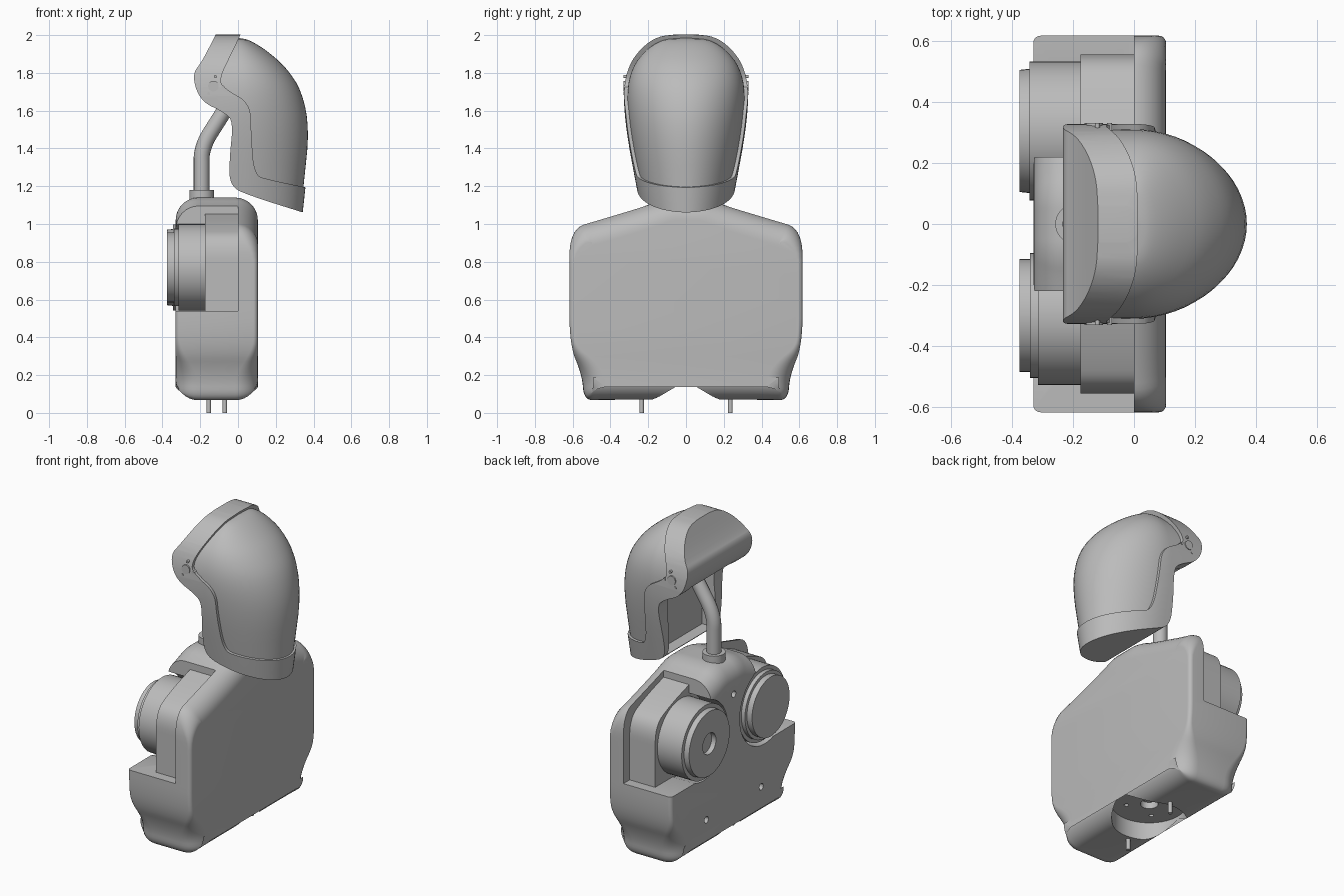
import bpy, bmesh, math
from mathutils import Vector, Matrix

if "Cube" in bpy.data.objects:
    bpy.data.objects.remove(bpy.data.objects["Cube"])

grey = bpy.data.materials.new("plain_grey")
grey.use_nodes = True
grey.diffuse_color = (0.5, 0.5, 0.5, 1)
grey.node_tree.nodes["Principled BSDF"].inputs["Base Color"].default_value = (0.5, 0.5, 0.5, 1)


def smooth_line(pts, rounds=3):
    """Corner cutting on an open line of points of any dimension."""
    pts = [Vector(p) for p in pts]
    for _ in range(rounds):
        out = [pts[0]]
        for a, b in zip(pts, pts[1:]):
            out += [a.lerp(b, 0.25), a.lerp(b, 0.75)]
        pts = out + [pts[-1]]
    return pts


def finish(name, bm):
    bmesh.ops.remove_doubles(bm, verts=bm.verts, dist=0.0002)
    bmesh.ops.recalc_face_normals(bm, faces=bm.faces)
    mesh = bpy.data.meshes.new(name)
    bm.to_mesh(mesh)
    bm.free()
    mesh.materials.append(grey)
    ob = bpy.data.objects.new(name, mesh)
    bpy.context.collection.objects.link(ob)
    return ob


def loft(name, rings):
    bm = bmesh.new()
    rows = [[bm.verts.new(p) for p in ring] for ring in rings]
    n = len(rows[0])
    for a, b in zip(rows, rows[1:]):
        for i in range(n):
            j = (i + 1) % n
            bm.faces.new((a[i], a[j], b[j], b[i]))
    bm.faces.new(rows[0])
    bm.faces.new(rows[-1])
    return finish(name, bm)


def prism(name, pts, axis, lo, hi):
    """Extrude a (y,z) outline along x, or an (x,z) outline along y."""
    place = (lambda p, d: (d, p[0], p[1])) if axis == "x" else (lambda p, d: (p[0], d, p[1]))
    return loft(name, [[place(p, d) for p in pts] for d in (lo, hi)])


def cylinder(name, centre, r, lo, hi, axis="x", r2=None):
    """Cylinder along an axis; centre holds the other two coordinates."""
    bm = bmesh.new()
    bmesh.ops.create_cone(bm, cap_ends=True, segments=48, radius1=r,
                          radius2=r if r2 is None else r2, depth=hi - lo)
    mid = (lo + hi) / 2
    u, v = centre
    if axis == "x":
        m = Matrix.Translation((mid, u, v)) @ Matrix.Rotation(math.pi / 2, 4, "Y")
    elif axis == "y":
        m = Matrix.Translation((u, mid, v)) @ Matrix.Rotation(math.pi / 2, 4, "X")
    else:
        m = Matrix.Translation((u, v, mid))
    bm.transform(m)
    return finish(name, bm)


def boolean(ob, tool, op="DIFFERENCE"):
    mod = ob.modifiers.new("cut", "BOOLEAN")
    mod.operation, mod.object, mod.solver = op, tool, "EXACT"
    bpy.context.view_layer.objects.active = ob
    bpy.ops.object.modifier_apply(modifier=mod.name)
    bpy.data.objects.remove(tool)


# Torso: silhouette with a fillet that is wide above and below, narrow at the sides
half = smooth_line([(0, .07), (.44, .07), (.54, .065), (.55, .2), (.617, .36), (.617, .68),
                    (.617, .975), (.45, 1.025), (.2, 1.10), (.1, 1.14), (0, 1.14)])
outline = half + [Vector((-p.x, p.y)) for p in reversed(half[1:-1])]
count = len(outline)
normals, weights = [], []
for i, p in enumerate(outline):
    t = (outline[(i + 1) % count] - outline[i - 1]).normalized()
    normals.append(Vector((-t.y, t.x)))
    f = min(1, max(0, (abs(p.y - 0.59) - 0.2) / 0.24))
    weights.append(0.12 * (0.2 + 0.8 * f * f * (3 - 2 * f)))


def torso_ring(x, side, angle):
    ring = []
    for p, n, w in zip(outline, normals, weights):
        q = p + n * w * (1 - math.sin(angle))
        ring.append((x - side * w * (1 - math.cos(angle)), q.x, q.y))
    return ring


steps = [math.pi / 2 * k / 8 for k in range(9)]
torso = loft("torso", [torso_ring(-.33, -1, a) for a in steps]
             + [torso_ring(.105, 1, a) for a in reversed(steps)])

# Shoulder openings, motor pockets and shoulder cores
for s in (1, -1):
    opening = [(s * y, z) for y, z in ((.22, .54), (.8, .54), (.8, 1.3), (.22, 1.3))]
    boolean(torso, prism("opening", opening, "x", -.6, 0))
    boolean(torso, cylinder("pocket", (s * .303, .77), .245, -.6, -.175))
    core = smooth_line([(.555, .7), (.555, .92), (.42, .99), (.2, 1.06), (.1, 1.08)])
    core = [(.1, .53), (.555, .53)] + list(core)
    prism("shoulder_core", [(s * p[0], p[1]) for p in core], "x", -.176, .02)

# Round recess under the torso, with small sockets, and screw holes in the back
boolean(torso, cylinder("recess", (-.1125, 0), .2125, -.1, .18, "z"))
boolean(torso, cylinder("socket", (-.1125, 0), .05, .1, .22, "z"))
for k in range(4):
    a = math.pi / 4 + k * math.pi / 2
    spot = (-.1125 + .13 * math.cos(a), .13 * math.sin(a))
    boolean(torso, cylinder("socket", spot, .013, .1, .21, "z"))
for spot in ((.27, .27), (-.27, .27), (0, .95)):
    boolean(torso, cylinder("screw_hole", spot, .02, -.5, -.29))

# Shoulder motors
cylinder("left_motor", (.305, .77), .228, -.343, -.17)
hub = cylinder("left_motor_hub", (.305, .77), .2, -.375, -.33, r2=.205)
boolean(hub, cylinder("bore", (.305, .77), .065, -.5, -.345))
cylinder("right_motor", (-.3, .77), .228, -.315, -.17)
cylinder("right_motor_step", (-.3, .77), .205, -.34, -.31)
cylinder("right_motor_hub", (-.3, .77), .185, -.375, -.33)

# Locating pins
for x, y in ((-.07, .235), (-.155, -.235)):
    cylinder("pin", (x, y), .012, 0, .1, "z")

# Neck collar and bent tube
cylinder("neck_collar", (-.193, 0), .065, 1.04, 1.18, "z")
path = smooth_line([(-.193, 0, 1.1), (-.193, 0, 1.27), (-.193, 0, 1.41), (-.09, 0, 1.57), (-.03, 0, 1.67)])
curve = bpy.data.curves.new("neck_tube", "CURVE")
curve.dimensions = "3D"
curve.bevel_depth, curve.bevel_resolution, curve.use_fill_caps = .042, 6, True
spline = curve.splines.new("POLY")
spline.points.add(len(path) - 1)
for point, p in zip(spline.points, path):
    point.co = (*p, 1)
curve.materials.append(grey)
neck = bpy.data.objects.new("neck_tube", curve)
bpy.context.collection.objects.link(neck)
bpy.context.view_layer.update()

# Head: stacked sections, each height, front reach and half width
sections = smooth_line([(1, .325, .205), (1.2, .347, .245), (1.5, .378, .3), (1.7, .34, .315),
                        (1.83, .255, .285), (1.92, .15, .215), (1.975, .06, .13), (1.985, .005, .04)], 2)


def head_solid(name, grow):
    rings = []
    for z, front, width in sections:
        front, width = front + grow * .6, width + grow
        xc = min(0, front - .05)
        ring = [(-.4, -width)]
        for k in range(33):
            a = math.pi * (k / 32 - .5)
            ring.append((xc + (front - xc) * math.cos(a), width * math.sin(a)))
        ring.append((-.4, width))
        level = z + grow * min(1, max(0, (z - 1.5) * 2.2))
        rings.append([(x, y, level) for x, y in ring])
    return loft(name, rings)


seam = smooth_line([(.03, 2.04), (-.02, 1.93), (-.105, 1.76), (-.06, 1.71), (.065, 1.64), (.07, 1.48),
                    (.085, 1.26), (.16, 1.235), (.45, 1.175)])
rear = smooth_line([(.45, 1.028), (.06, 1.15), (-.045, 1.2), (-.045, 1.35), (-.025, 1.54),
                    (-.07, 1.59), (-.2, 1.65), (-.245, 1.79), (-.19, 1.86), (-.1, 2.04)])

frame = head_solid("head_frame", .018)
boolean(frame, prism("frame_shape", seam + rear, "y", -.6, .6), "INTERSECT")
hollow = [(-.4, 1.2), (.05, 1.2), (.05, 1.56), (-.02, 1.62), (-.13, 1.69), (-.4, 1.6)]
boolean(frame, prism("hollow", hollow, "y", -.23, .23))

visor = head_solid("head_visor", 0)
visor_shape = [(p.x - .03, p.y) for p in seam] + [(.6, 1.17), (.6, 2.04)]
boolean(visor, prism("visor_shape", visor_shape, "y", -.6, .6), "INTERSECT")

# Pivot bosses and small screws on the sides of the head
for s in (1, -1):
    lo, hi = sorted((s * .29, s * .331))
    cylinder("pivot_boss", (-.13, 1.73), .028, lo, hi, "y")
    for x, z in ((-.12, 1.78), (-.08, 1.725), (-.155, 1.69)):
        cylinder("pivot_screw", (x, z), .008, lo, hi, "y")

# Smooth shading with sharp edges kept
bpy.ops.object.select_all(action="DESELECT")
for ob in bpy.context.scene.objects:
    if ob.type == "MESH" and grey.name in ob.data.materials:
        ob.select_set(True)
        bpy.context.view_layer.objects.active = ob
bpy.ops.object.shade_smooth_by_angle(angle=math.radians(32))
